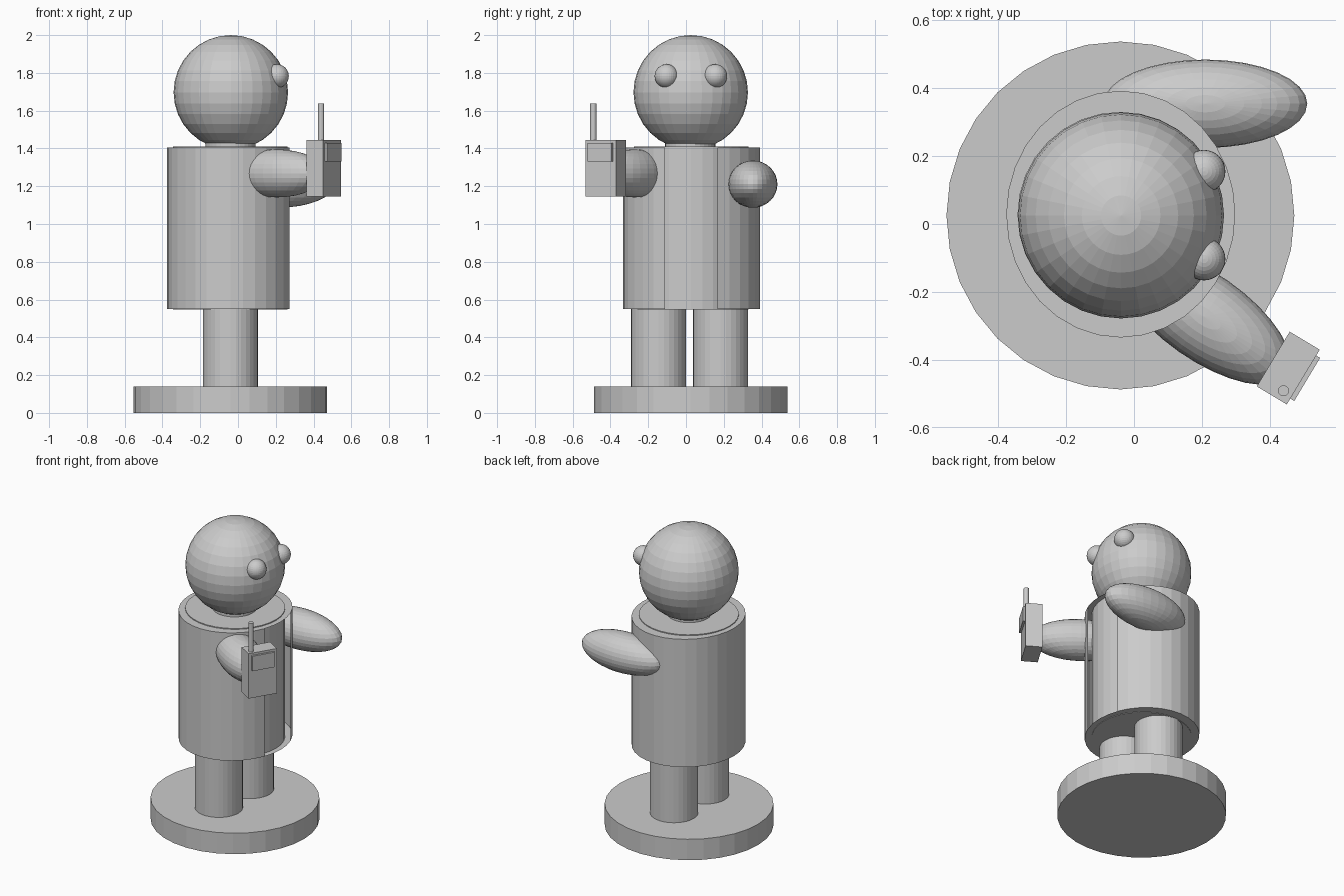
import bpy, bmesh, math
from mathutils import Matrix

if "Cube" in bpy.data.objects:
    bpy.data.objects.remove(bpy.data.objects["Cube"])

CX, CY = -0.04, 0.027          # body axis; the figure faces +x
grey = bpy.data.materials.new("plain_grey")
grey.diffuse_color = (0.6, 0.6, 0.6, 1)
grey.use_nodes = True
grey.node_tree.nodes["Principled BSDF"].inputs["Base Color"].default_value = grey.diffuse_color


def finish(name, bm, loc, scale=(1, 1, 1), yaw=0):
    m = (Matrix.Translation(loc) @ Matrix.Rotation(math.radians(yaw), 4, 'Z')
         @ Matrix.Diagonal((*scale, 1)))
    bm.transform(m)
    me = bpy.data.meshes.new(name)
    bm.to_mesh(me)
    bm.free()
    me.materials.append(grey)
    ob = bpy.data.objects.new(name, me)
    bpy.context.collection.objects.link(ob)
    return ob


def cylinder(name, x, y, z0, z1, rx, ry=None, gap=0):
    bm = bmesh.new()
    bmesh.ops.create_cone(bm, cap_ends=True, segments=32, radius1=1, radius2=1, depth=1)
    if gap:  # open the side wall toward +x, keeping the end caps
        bm.normal_update()
        front = [f for f in bm.faces if abs(f.normal.z) < 0.5
                 and abs(math.atan2(f.calc_center_median().y,
                                    f.calc_center_median().x)) < math.radians(gap)]
        bmesh.ops.delete(bm, geom=front, context='FACES')
    return finish(name, bm, (x, y, (z0 + z1) / 2), (rx, ry or rx, z1 - z0))


def ball(name, loc, scale, yaw=0):
    bm = bmesh.new()
    bmesh.ops.create_uvsphere(bm, u_segments=32, v_segments=16, radius=1)
    return finish(name, bm, loc, scale, yaw)


def box(name, loc, size, yaw=0):
    bm = bmesh.new()
    bmesh.ops.create_cube(bm, size=1)
    return finish(name, bm, loc, size, yaw)


# Stand and legs
cylinder("base", CX, CY - 0.002, 0, 0.14, 0.512)
for side, y in (("right", -0.145), ("left", 0.183)):
    cylinder(side + "_leg", CX, y, 0.135, 0.56, 0.146)

# Torso inside a coat that is open at the front
cylinder("torso", CX, CY, 0.547, 1.411, 0.303)
cylinder("coat", CX + 0.001, CY + 0.002, 0.55, 1.405, 0.337, 0.363, gap=22.5)

# Neck, head and eyes
cylinder("neck", CX, CY - 0.005, 1.40, 1.46, 0.133)
ball("head", (CX + 0.002, CY - 0.002, 1.697), (0.303,) * 3)
for side, y in (("right", -0.103), ("left", 0.155)):
    ball(side + "_eye", (0.206, y, 1.783), (0.063,) * 3)

# Arms
ball("left_arm", (0.21, 0.354, 1.211), (0.3, 0.13, 0.125))
ball("right_arm", (0.205, -0.272, 1.268), (0.3, 0.127, 0.127), -35)

# Handheld radio with screen and antenna
YAW = -31
d = (math.cos(math.radians(YAW)), math.sin(math.radians(YAW)))
hx, hy = 0.454, -0.424
box("radio_body", (hx, hy, 1.295), (0.103, 0.188, 0.30), YAW)
box("radio_screen", (hx + 0.056 * d[0], hy + 0.056 * d[1], 1.38), (0.018, 0.148, 0.10), YAW)
cylinder("radio_antenna", 0.44, -0.491, 1.44, 1.637, 0.016)
